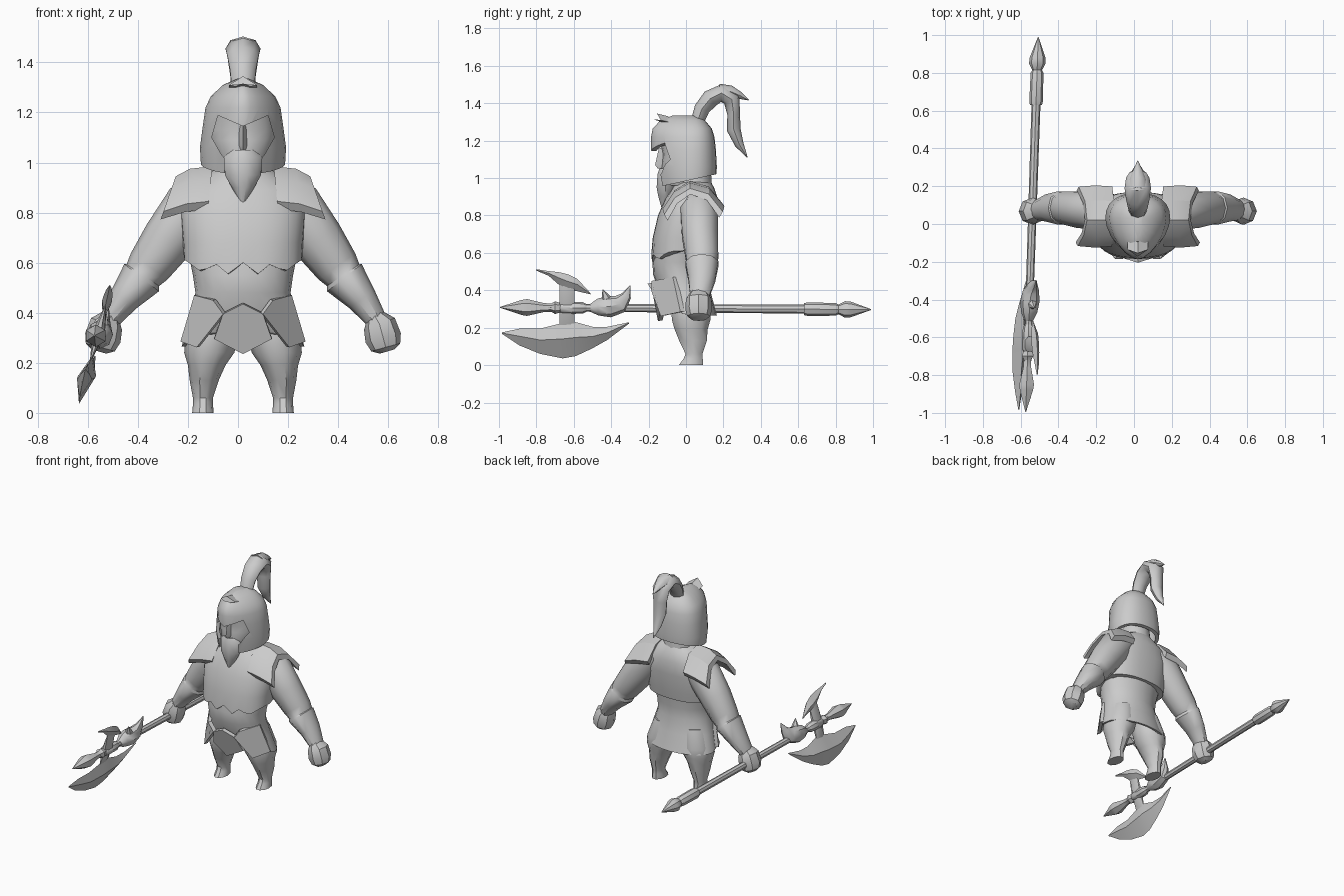
import bpy, bmesh, math
from mathutils import Vector

CX = 0.02  # body centre line
grey = bpy.data.materials.new("plain grey")
grey.diffuse_color = (0.6, 0.6, 0.6, 1)


def finish(name, bm, angle=40):
    bmesh.ops.remove_doubles(bm, verts=bm.verts, dist=1e-5)
    bmesh.ops.recalc_face_normals(bm, faces=bm.faces)
    me = bpy.data.meshes.new(name)
    bm.to_mesh(me)
    bm.free()
    me.materials.append(grey)
    ob = bpy.data.objects.new(name, me)
    bpy.context.collection.objects.link(ob)
    shade(ob, angle)
    return ob


def shade(ob, angle=40):
    bpy.ops.object.select_all(action='DESELECT')
    ob.select_set(True)
    bpy.context.view_layer.objects.active = ob
    bpy.ops.object.shade_smooth_by_angle(angle=math.radians(angle))


def loft(name, rings, angle=40, caps=True):
    """Skin a list of equally long point rings."""
    bm = bmesh.new()
    vs = [[bm.verts.new(p) for p in r] for r in rings]
    n = len(vs[0])
    for a, b in zip(vs, vs[1:]):
        for i in range(n):
            j = (i + 1) % n
            bm.faces.new((a[i], a[j], b[j], b[i]))
    if caps:
        bm.faces.new(vs[0])
        bm.faces.new(vs[-1])
    return finish(name, bm, angle)


def level(z, hw, yf, yb, n=16, pf=2.0, pb=2.0, cx=CX, yc=None):
    """Horizontal ring; z may be a function of (x, y)."""
    yc = (yf + yb) / 2 if yc is None else yc
    pts = []
    for i in range(n):
        t = 2 * math.pi * i / n
        c, s = math.cos(t), math.sin(t)
        p = pf if s < 0 else pb
        x = hw * math.copysign(abs(c) ** (2 / p), c)
        d = (yc - yf) if s < 0 else (yb - yc)
        y = yc + d * math.copysign(abs(s) ** (2 / p), s)
        pts.append((cx + x, y, z(x, y) if callable(z) else z))
    return pts


def tube(path, n=8, side=Vector((0, 1, 0))):
    """Rings across a path of (point, radius in plane, radius along side)."""
    rings = []
    for k, (p, ra, rb) in enumerate(path):
        d = Vector(path[min(k + 1, len(path) - 1)][0]) - Vector(path[max(k - 1, 0)][0])
        u = side.cross(d).normalized()
        rings.append([Vector(p) + u * ra * math.cos(2 * math.pi * i / n)
                      + side * rb * math.sin(2 * math.pi * i / n) for i in range(n)])
    return rings


def plate(name, pts, off, angle=30):
    """Slab from an outline and an offset vector."""
    return loft(name, [pts, [Vector(p) + Vector(off) for p in pts]], angle)


# chest plate with a zigzag lower edge at the front
ZIG = [(0, .60), (.05, .545), (.10, .595), (.17, .565), (.23, .61), (.3, .62)]


def zigzag(x, y):
    if y > -.02:
        return .62
    x = abs(x)
    for (a, za), (b, zb) in zip(ZIG, ZIG[1:]):
        if x <= b:
            return za + (zb - za) * (x - a) / (b - a)
    return .62


loft("chest_plate", [
    level(zigzag, .222, -.165, .13, 32, 2.4, 2.4),
    level(zigzag, .236, -.185, .145, 32, 2.4, 2.4),
    level(.68, .24, -.178, .155, 32, 2.4, 2.4),
    level(.80, .25, -.15, .17, 32, 2.4, 2.4),
    level(.89, .23, -.11, .17, 32, 2.3, 2.3),
    level(.95, .15, -.07, .15, 32),
    level(.98, .10, -.05, .13, 32)])
loft("neck", [level(.94, .11, -.06, .14, 12), level(1.08, .09, -.06, .13, 12)])

# waist flaring into an open tunic
hem = lambda x, y: .265 + max(0, -y) * .55
loft("waist_and_tunic", [
    level(.66, .222, -.155, .13, 20, 2.3), level(.55, .20, -.18, .115, 20, 2.2),
    level(.48, .19, -.175, .115, 20, 2.2), level(.38, .215, -.14, .135, 20, 2.2),
    level(hem, .245, -.115, .165, 20, 2.3), level(hem, .23, -.105, .15, 20, 2.3),
    level(.38, .16, -.10, .11, 20)])

# belly guard and hanging tassets
plate("front_tasset", [(CX + x, y, z) for x, y, z in [
    (0, -.205, .435), (-.08, -.18, .395), (-.115, -.135, .295),
    (0, -.15, .235), (.115, -.135, .295), (.08, -.18, .395)]], (0, .025, .005))
for s, tag in ((1, "left"), (-1, "right")):
    X = lambda x: CX + s * x
    plate(tag + "_tasset", [(X(x), y, z) for x, y, z in [
        (.195, -.07, .47), (.25, -.03, .285), (.185, -.135, .262),
        (.08, -.185, .395), (.12, -.185, .45)]], (-.012 * s, .022, .003))

    # leg: thigh, calf, ankle, small boot
    loft(tag + "_leg", [level(z, w, f, b, 10, cx=X(x)) for z, x, w, f, b in [
        (.42, .10, .09, -.08, .11), (.30, .125, .105, -.085, .14),
        (.24, .135, .10, -.08, .135), (.19, .145, .075, -.065, .12),
        (.13, .155, .058, -.04, .115), (.06, .16, .04, -.005, .09),
        (.035, .16, .04, -.015, .092), (.0, .16, .043, -.042, .095)]])

    # arm with a slightly stepped bracer
    loft(tag + "_arm", tube([((X(x), y, z), a, b) for x, y, z, a, b in [
        (.13, .07, .88, .07, .09), (.205, .07, .82, .115, .105),
        (.30, .075, .69, .105, .10), (.375, .085, .585, .09, .092),
        (.40, .085, .55, .078, .085), (.405, .085, .54, .088, .092),
        (.475, .085, .455, .062, .075), (.53, .075, .375, .043, .055),
        (.54, .07, .345, .04, .05)]], 10))

    # fist
    loft(tag + "_hand", tube([((X(x), .068, z), a, b) for x, z, a, b in [
        (.525, .39, .035, .045), (.545, .355, .066, .068), (.56, .30, .073, .072),
        (.57, .262, .06, .062), (.575, .245, .03, .04)]], 8), 35)

    # shoulder guard: arched slab, lower and narrower on the outside
    arch = [(-.125, .835), (-.065, .925), (.02, .975), (.125, .945), (.205, .85)]
    inner = [(.04 + (y - .04) * .88, z - .032) for y, z in reversed(arch)]
    prof = arch + inner
    loft(tag + "_shoulder_guard", [
        [(X(x + (.02 - (z - .9) * k)), .04 + (y - .04) * w, z + dz) for y, z in prof]
        for x, k, w, dz in ((.11, .1, .96, .01), (.20, .1, 1, 0), (.275, .35, .95, -.03))], 30)

# helmet shell
rim = lambda x, y: .985 + .22 * (y - .0) if y < 0 else .985 + .22 * y
RINGS = [(rim, .168, -.155, .163), (1.06, .172, -.18, .165), (1.15, .16, -.186, .16),
         (1.22, .15, -.187, .152), (1.265, .128, -.178, .138),
         (1.31, .08, -.135, .10), (1.335, .025, -.07, .05)]
outer = [level(z, w, f, b, 24, 1.65, 2.3, yc=.03) for z, w, f, b in RINGS]
inner = [level(z if callable(z) else z - .015 * (i > 2), w - .022, f + .028, b - .022,
               24, 1.65, 2.3, yc=.03) for i, (z, w, f, b) in enumerate(RINGS)]
bm = bmesh.new()
shells = [[[bm.verts.new(p) for p in r] for r in rs] for rs in (inner[::-1], outer)]
rows = shells[0] + shells[1]
for a, b in zip(rows, rows[1:]):
    for i in range(24):
        j = (i + 1) % 24
        bm.faces.new((a[i], a[j], b[j], b[i]))
bm.faces.new(rows[0])
bm.faces.new(rows[-1])
helmet = finish("helmet", bm)

# visor opening cut
half = [(0, 1.145), (.10, 1.188), (.125, 1.10), (.085, 1.03), (.075, 1.02), (.07, .85)]
outline = half + [(-x, z) for x, z in half[:0:-1]]
cutter = plate("visor_cutter", [(CX + x, -.4, z) for x, z in outline], (0, .38, 0))
cutter.hide_render = True
cutter.hide_set(True)
mod = helmet.modifiers.new("visor", 'BOOLEAN')
mod.operation, mod.object, mod.solver = 'DIFFERENCE', cutter, 'EXACT'
bpy.context.view_layer.objects.active = helmet
bpy.ops.object.modifier_apply(modifier="visor")
bpy.data.objects.remove(cutter)
shade(helmet, 35)

# brow crest, face, nose, beard
plate("brow_crest", [(CX + x, y, z) for x, y, z in [
    (0, -.155, 1.345), (-.055, -.135, 1.31), (-.03, -.15, 1.305), (0, -.172, 1.315),
    (.03, -.15, 1.305), (.055, -.135, 1.31)]], (0, .06, -.015))
loft("face", [level(z, w, f, .10, 16, 1.9) for z, w, f in [
    (.96, .08, -.12), (1.03, .11, -.135), (1.09, .13, -.128),
    (1.13, .132, -.125), (1.2, .12, -.14)]])
loft("nose", [[(CX - w, -.11, z), (CX, y, z), (CX + w, -.11, z)] for z, w, y in [
    (1.16, .018, -.145), (1.07, .024, -.165), (1.05, .02, -.15)]], 30)
loft("beard", [level(z, w, f, b, 10, 1.7) for z, w, f, b in [
    (1.05, .05, -.145, -.07), (1.02, .076, -.155, -.06), (.95, .072, -.16, -.06),
    (.90, .045, -.15, -.07), (.83, .003, -.128, -.122)]])

# plume: stem sweeping up and back, then a hanging tail and a flick
across = Vector((1, 0, 0))
loft("plume", tube([((CX, y, z), a, b) for y, z, a, b in [
    (.06, 1.30, .035, .045), (.085, 1.37, .042, .052), (.13, 1.425, .048, .062),
    (.19, 1.455, .048, .070), (.245, 1.42, .046, .062), (.255, 1.34, .034, .05),
    (.255, 1.26, .037, .045), (.285, 1.18, .024, .028), (.328, 1.11, .002, .002)]],
    8, across), 45)
loft("plume_flick", tube([((CX, y, z), a, b) for y, z, a, b in [
    (.18, 1.46, .044, .055), (.24, 1.462, .033, .042), (.285, 1.443, .02, .025),
    (.335, 1.417, .002, .002)]], 8, across), 45)


# polearm: x follows the slight yaw of the shaft and the tilt of the blades
def W(y, z):
    return (-.54 + .035 * y + .27 * (z - .303), y, z)


axis = lambda y: .303 - .006 * y


def turned(name, prof, n=8, angle=40):
    loft(name, tube([(W(y, axis(y)), r, r) for y, r in prof], n, across), angle)


turned("shaft", [(-.8, .02), (.7, .024)])
turned("butt_spike", [(.63, .032), (.65, .036), (.80, .034), (.815, .026),
                      (.85, .044), (.88, .042), (.99, .002)], 8, 30)
turned("spear_point", [(-.66, .022), (-.70, .034), (-.72, .022), (-.76, .024),
                       (-.85, .045), (-.88, .04), (-.995, .002)], 6, 30)
turned("collar", [(-.53, .02), (-.55, .03), (-.59, .032), (-.66, .032), (-.68, .02)])


def blade(name, stations):
    """Diamond sections along y: (y, low z, high z, half thickness)."""
    rings = []
    for y, lo, hi, t in stations:
        m = Vector(W(y, lo * .45 + hi * .55))
        rings.append([W(y, lo), m + Vector((t, 0, 0)), W(y, hi), m - Vector((t, 0, 0))])
    loft(name, rings, 30)


blade("axe_blade", [
    (-.985, .168, .175, .002), (-.89, .105, .195, .018), (-.78, .06, .195, .03),
    (-.66, .036, .225, .036), (-.59, .048, .23, .036), (-.50, .09, .205, .03),
    (-.42, .135, .205, .018), (-.305, .222, .229, .002)])
blade("axe_hook", [
    (-.80, .505, .513, .002), (-.735, .478, .503, .012), (-.68, .43, .497, .018),
    (-.63, .40, .485, .02), (-.58, .395, .46, .018), (-.51, .378, .384, .002)])
blade("blade_neck", [(-.675, .19, .44, .01), (-.655, .19, .44, .024),
                     (-.615, .19, .44, .024), (-.595, .19, .44, .01)])

# flame-shaped guard behind the blades
loft("guard_bulb", tube([(W(y, z), a, b) for y, z, a, b in [
    (-.51, .305, .022, .024), (-.47, .31, .045, .042), (-.41, .313, .058, .052),
    (-.35, .328, .05, .042), (-.32, .37, .028, .022), (-.298, .425, .002, .002)]],
    8, across), 40)
loft("guard_thorn", tube([(W(y, z), a, a) for y, z, a in [
    (-.41, .32, .035), (-.43, .365, .022), (-.445, .405, .002)]], 6, across), 40)
